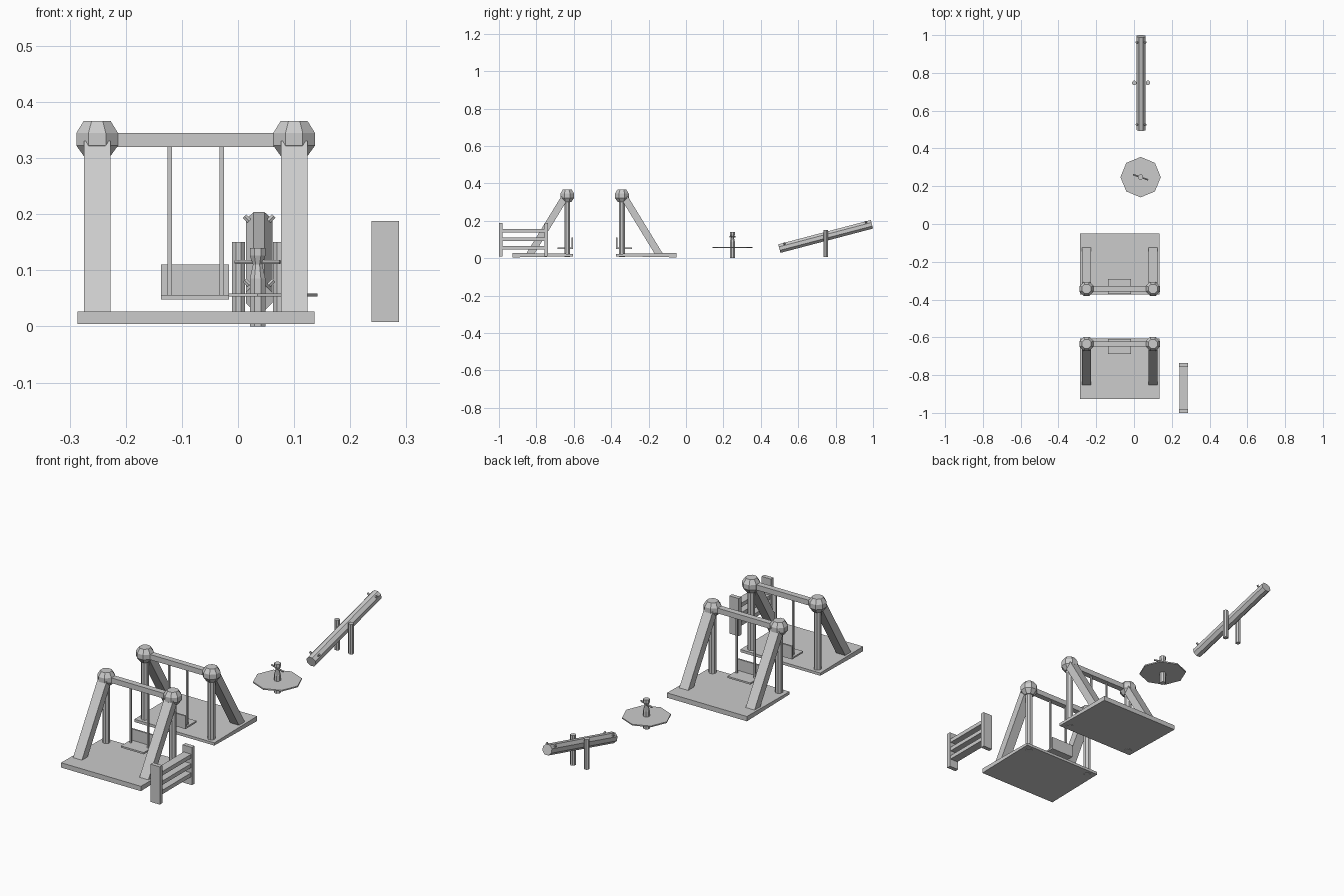
import bpy, bmesh, math
from mathutils import Vector, Matrix

if "Cube" in bpy.data.objects:
    bpy.data.objects.remove(bpy.data.objects["Cube"])


def finish(name, bm):
    bmesh.ops.recalc_face_normals(bm, faces=bm.faces)
    me = bpy.data.meshes.new(name)
    bm.to_mesh(me)
    bm.free()
    ob = bpy.data.objects.new(name, me)
    bpy.context.collection.objects.link(ob)
    return ob


def box(name, a, b):
    a, b = Vector(a), Vector(b)
    bm = bmesh.new()
    bmesh.ops.create_cube(bm, size=1)
    for v in bm.verts:
        v.co = (a + b) / 2 + Vector(v.co[i] * abs(b[i] - a[i]) for i in range(3))
    return finish(name, bm)


def lathe(name, profile, x, y, n=8, turn=0.0):
    """Closed solid of revolution from (radius, z) points."""
    bm = bmesh.new()
    rings = [[bm.verts.new((x + r * math.cos(turn + 2 * math.pi * i / n),
                            y + r * math.sin(turn + 2 * math.pi * i / n), z))
              for i in range(n)] for r, z in profile]
    for lo, hi in zip(rings, rings[1:]):
        for i in range(n):
            j = (i + 1) % n
            bm.faces.new((lo[i], lo[j], hi[j], hi[i]))
    bm.faces.new(rings[0])
    bm.faces.new(rings[-1])
    return finish(name, bm)


def rod(name, a, b, r, n=6):
    """Straight prism between two points."""
    a, b = Vector(a), Vector(b)
    d = b - a
    bm = bmesh.new()
    m = Matrix.Translation((a + b) / 2) @ d.to_track_quat('Z', 'Y').to_matrix().to_4x4()
    m = m @ Matrix.Rotation(math.pi / n, 4, 'Z')
    bmesh.ops.create_cone(bm, cap_ends=True, segments=n, radius1=r, radius2=r,
                          depth=d.length, matrix=m)
    return finish(name, bm)


def extrude_x(name, pts, x0, x1):
    """Side profile of (y, z) points extruded along x."""
    bm = bmesh.new()
    f = bm.faces.new([bm.verts.new((x0, y, z)) for y, z in pts])
    g = bmesh.ops.extrude_face_region(bm, geom=[f])
    bmesh.ops.translate(bm, vec=(x1 - x0, 0, 0),
                        verts=[v for v in g['geom'] if isinstance(v, bmesh.types.BMVert)])
    return finish(name, bm)


# two swings facing away from each other
for tag, y0, s in (("back", -0.343, 1), ("front", -0.635, -1)):
    def Y(v):
        return y0 + s * v
    # wedge-shaped base plate
    extrude_x(f"{tag}_swing_base",
              [(Y(-0.03), 0.010), (Y(0.292), 0.004), (Y(0.292), 0.027), (Y(-0.03), 0.023)],
              -0.286, 0.136)
    for side, x in (("left", -0.251), ("right", 0.100)):
        # upright post, slanted brace and faceted cap
        lathe(f"{tag}_swing_{side}_post", [(0.017, 0.007), (0.017, 0.32)], x, y0, 8, math.pi / 8)
        extrude_x(f"{tag}_swing_{side}_brace",
                  [(Y(0.186), 0.006), (Y(0.23), 0.006), (Y(0.032), 0.33), (Y(-0.012), 0.33)],
                  x - 0.0235, x + 0.0235)
        lathe(f"{tag}_swing_{side}_cap",
              [(0.023, 0.300), (0.040, 0.322), (0.040, 0.345), (0.026, 0.366)],
              x, y0, 8, math.pi / 8)
    box(f"{tag}_swing_crossbeam", (-0.251, y0 - 0.014, 0.320), (0.100, y0 + 0.014, 0.345))
    # hanging seat
    for side, x in (("left", -0.122), ("right", -0.029)):
        box(f"{tag}_swing_{side}_rope", (x - 0.004, y0 - 0.004, 0.052), (x + 0.004, y0 + 0.004, 0.325))
    box(f"{tag}_swing_seat", (-0.137, Y(-0.028), 0.048), (-0.016, Y(0.053), 0.056))
    box(f"{tag}_swing_backrest", (-0.137, Y(-0.030), 0.048), (-0.016, Y(-0.022), 0.110))

# fence
for side, y in (("near", -1.0), ("far", -0.757)):
    box(f"fence_{side}_post", (0.238, y, 0.008), (0.287, y + 0.02, 0.188))
for i, z in enumerate((0.047, 0.091, 0.136)):
    box(f"fence_rail_{i + 1}", (0.242, -0.99, z), (0.283, -0.747, z + 0.019))

# merry-go-round
lathe("roundabout_disc", [(0.107, 0.053), (0.107, 0.059)], 0.035, 0.248, 8)
lathe("roundabout_pole", [(0.015, 0.0), (0.015, 0.085), (0.009, 0.110),
                          (0.015, 0.126), (0.015, 0.140)], 0.035, 0.248, 8, math.pi / 8)
rod("roundabout_handle", (-0.005, 0.262, 0.115), (0.075, 0.234, 0.115), 0.004)

# seesaw: tilted eight-sided log between two posts, with grips at the ends
lo, hi = Vector((0.0375, 0.499, 0.051)), Vector((0.0375, 0.994, 0.181))
rod("seesaw_beam", lo, hi, 0.0255, 8)
for s, side in ((-1, "left"), (1, "right")):
    lathe(f"seesaw_{side}_post", [(0.0125, 0.006), (0.0125, 0.150)], 0.0375 + s * 0.0365, 0.747, 8, math.pi / 8)
    for end, t in (("low", 0.055), ("high", 0.935)):
        c = lo.lerp(hi, t)
        rod(f"seesaw_{end}_{side}_grip", c + Vector((s * 0.008, 0, 0.006)),
            c + Vector((s * 0.026, 0, 0.024)), 0.005)
